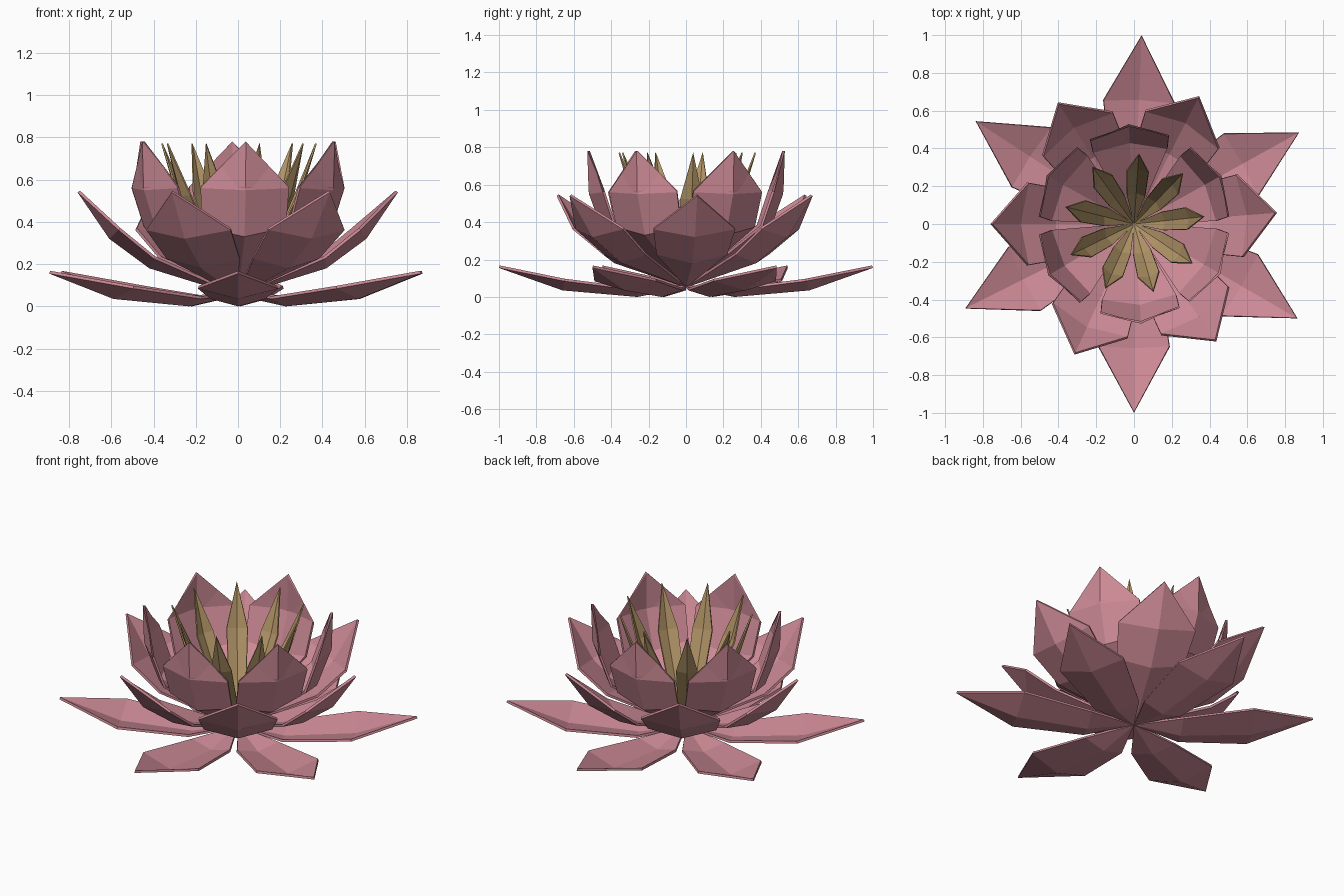
import bpy, bmesh
from math import sin, cos, radians, hypot

if "Cube" in bpy.data.objects:
    bpy.data.objects.remove(bpy.data.objects["Cube"])


def material(name, rgb):
    m = bpy.data.materials.new(name)
    m.diffuse_color = (*rgb, 1)
    m.use_nodes = True
    m.node_tree.nodes["Principled BSDF"].inputs["Base Color"].default_value = m.diffuse_color
    return m


pink = material("pink", (0.60, 0.25, 0.30))
gold = material("gold", (0.46, 0.31, 0.14))


def petal_ring(name, mat, angles, keel, widths, cups, thick):
    """keel: (radius, z) from base to tip; widths and cups belong to the two middle rows."""
    bm = bmesh.new()
    for a in angles:
        c, s = cos(radians(a)), sin(radians(a))

        def vert(r, t, z):
            return bm.verts.new((r * c - t * s, r * s + t * c, z))

        base, tip = vert(keel[0][0], 0, keel[0][1]), vert(keel[3][0], 0, keel[3][1])
        rows = []
        for i in (1, 2):
            # raise the side edges along the keel normal to cup the petal
            dr, dz = keel[i + 1][0] - keel[i - 1][0], keel[i + 1][1] - keel[i - 1][1]
            n = hypot(dr, dz)
            r, z = keel[i]
            w, k = widths[i - 1], cups[i - 1]
            er, ez = r - dz / n * k, z + dr / n * k
            rows.append([vert(er, -w, ez), vert(r, 0, z), vert(er, w, ez)])
        lo, hi = rows
        for j in (0, 1):
            bm.faces.new((base, lo[j], lo[j + 1]))
            bm.faces.new((lo[j], hi[j], hi[j + 1], lo[j + 1]))
            bm.faces.new((hi[j], tip, hi[j + 1]))
    for f in bm.faces:
        f.normal_update()
        if f.normal.z < 0:
            f.normal_flip()
    me = bpy.data.meshes.new(name)
    bm.to_mesh(me)
    bm.free()
    me.materials.append(mat)
    ob = bpy.data.objects.new(name, me)
    bpy.context.collection.objects.link(ob)
    sol = ob.modifiers.new("thickness", "SOLIDIFY")
    sol.thickness, sol.offset = thick, 1


# wide, nearly flat outer petals
petal_ring("outer_petals", pink, (87.7, 29, -30, -90, 206.6, 147),
           [(0, 0.05), (0.26, 0.0), (0.66, 0.035), (1.0, 0.155)], (0.13, 0.19), (0.035, 0.05), 0.014)
# half-open middle petals
petal_ring("middle_petals", pink, (63, 4.5, -55, -114.5, 180, 122),
           [(0, 0.05), (0.42, 0.18), (0.61, 0.32), (0.76, 0.54)], (0.19, 0.22), (0.05, 0.06), 0.014)
# upright cupped inner petals
petal_ring("inner_petals", pink, (-86, -30, 29, 93, 151, 211),
           [(0, 0.05), (0.44, 0.33), (0.52, 0.55), (0.515, 0.78)], (0.2, 0.21), (0.06, 0.06), 0.014)
# slender golden centre blades
petal_ring("centre_blades", gold, [6 + 40 * i for i in range(9)],
           [(0, 0.05), (0.17, 0.26), (0.30, 0.52), (0.375, 0.77)], (0.05, 0.06), (0.018, 0.02), 0.008)
